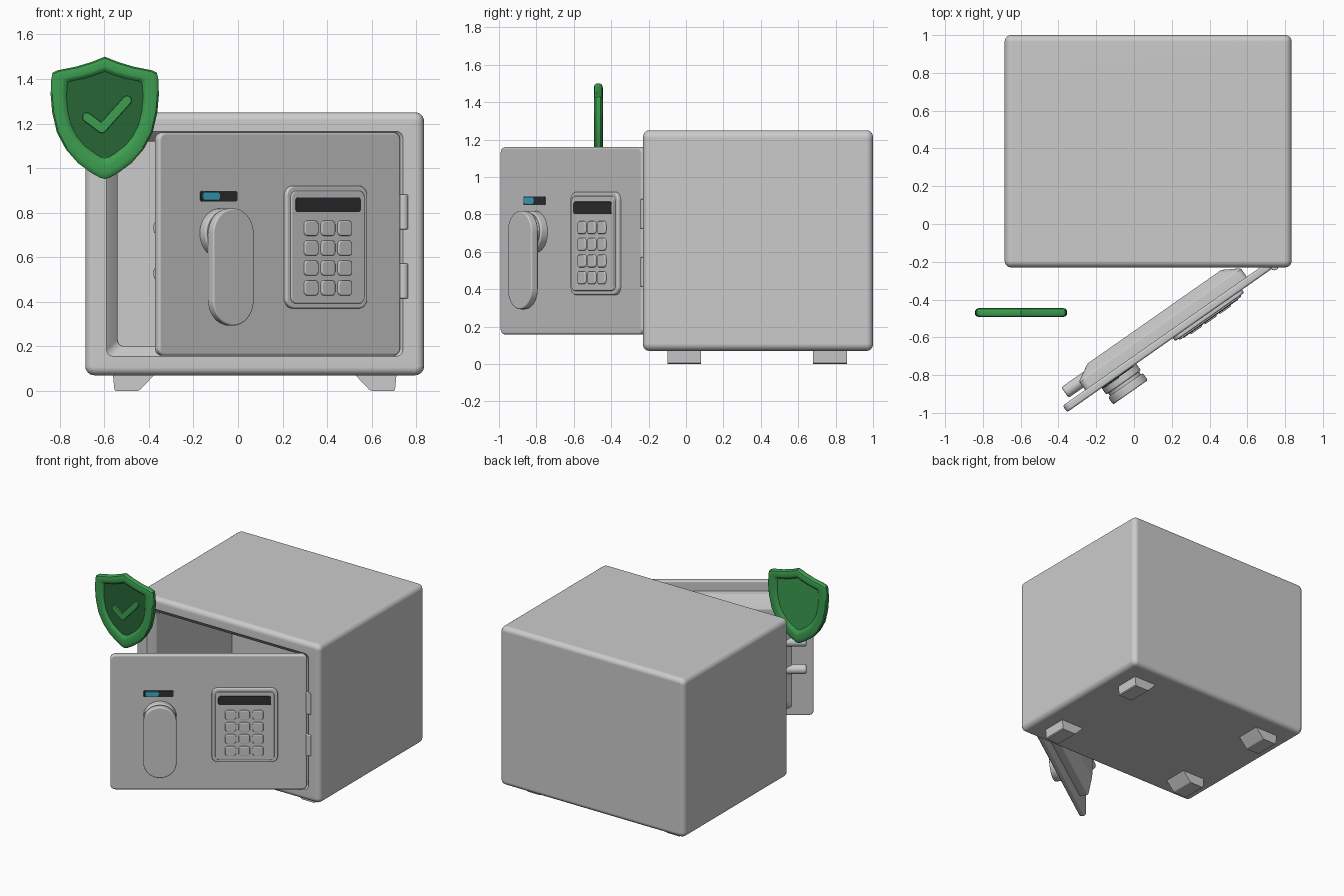
import bpy, bmesh
from math import sin, cos, pi, radians, atan2
from mathutils import Matrix, Vector

if "Cube" in bpy.data.objects:
    bpy.data.objects.remove(bpy.data.objects["Cube"])


def material(name, rgb):
    m = bpy.data.materials.new(name)
    m.diffuse_color = (*rgb, 1)
    m.use_nodes = True
    m.node_tree.nodes["Principled BSDF"].inputs["Base Color"].default_value = m.diffuse_color
    return m


GREEN = material("green", (0.045, 0.34, 0.08))
DARK_GREEN = material("dark_green", (0.02, 0.13, 0.035))
BLACK = material("black", (0.03, 0.03, 0.035))
BLUE = material("blue", (0.05, 0.42, 0.6))


def loft(name, rings, mat=None, matrix=None):
    """Skin a list of (xz outline, y) rings and cap both ends."""
    bm = bmesh.new()
    loops = [[bm.verts.new((x, y, z)) for x, z in pts] for pts, y in rings]
    n = len(loops[0])
    for a, b in zip(loops, loops[1:]):
        for i in range(n):
            j = (i + 1) % n
            bm.faces.new((a[i], a[j], b[j], b[i]))
    bm.faces.new(loops[0])
    bm.faces.new(loops[-1])
    bmesh.ops.remove_doubles(bm, verts=bm.verts, dist=1e-5)
    bmesh.ops.recalc_face_normals(bm, faces=bm.faces)
    me = bpy.data.meshes.new(name)
    bm.to_mesh(me)
    bm.free()
    me.shade_smooth()
    me.set_sharp_from_angle(angle=radians(35))
    ob = bpy.data.objects.new(name, me)
    bpy.context.collection.objects.link(ob)
    if mat:
        me.materials.append(mat)
    if matrix:
        ob.matrix_world = matrix
    wn = ob.modifiers.new("weighted_normals", 'WEIGHTED_NORMAL')
    wn.keep_sharp = True
    return ob


def rrect(x0, x1, z0, z1, r, inset=0.0, seg=6):
    """Rounded rectangle outline, optionally inset."""
    x0, x1, z0, z1 = x0 + inset, x1 - inset, z0 + inset, z1 - inset
    r = max(r - inset, 0.002)
    pts = []
    for cx, cz, a0 in ((x1 - r, z1 - r, 0), (x0 + r, z1 - r, 1),
                       (x0 + r, z0 + r, 2), (x1 - r, z0 + r, 3)):
        for k in range(seg + 1):
            a = (a0 + k / seg) * pi / 2
            pts.append((cx + r * cos(a), cz + r * sin(a)))
    return pts


def plate(name, x0, x1, z0, z1, back, front, r, b, mat=None, matrix=None, seg=6):
    """Rounded plate from y=back to y=front (front < back) with rounded edges."""
    steps = [k / 4 * pi / 2 for k in range(5)]
    rings = [(rrect(x0, x1, z0, z1, r, b * (1 - sin(t)), seg), back - b * (1 - cos(t))) for t in steps]
    rings += [(rrect(x0, x1, z0, z1, r, b * (1 - sin(t)), seg), front + b * (1 - cos(t))) for t in reversed(steps)]
    return loft(name, rings, mat, matrix)


def disc(name, cx, cz, r, back, front, b, matrix=None):
    return plate(name, cx - r, cx + r, cz - r, cz + r, back, front, r, b, None, matrix, 10)


# Safe body: rounded shell, front rim, sloped throat and cavity
box = (-0.685, 0.835, 0.07, 1.25)
R = 0.035
steps = [k / 4 * pi / 2 for k in range(5)]
rings = [(rrect(*box, 0.04, R * (1 - sin(t))), 1.0 - R * (1 - cos(t))) for t in steps]
rings += [(rrect(*box, 0.04, R * (1 - sin(t))), -0.23 + R * (1 - cos(t))) for t in reversed(steps)]
rings += [(rrect(-0.59, 0.74, 0.155, 1.165, 0.03), -0.23),
          (rrect(-0.58, 0.735, 0.16, 1.16, 0.03), -0.222),
          (rrect(-0.545, 0.695, 0.197, 1.123, 0.03), -0.185),
          (rrect(-0.54, 0.69, 0.2, 1.12, 0.03), -0.175),
          (rrect(-0.54, 0.69, 0.2, 1.12, 0.03), 0.70)]
loft("safe_body", rings)

# Feet, sloped on the inner side
foot = [(-0.562, 0.08), (-0.555, 0.006), (-0.549, 0), (-0.45, 0), (-0.438, 0.006), (-0.368, 0.08)]
for side in ("left", "right"):
    pts = foot if side == "left" else [(0.15 - x, z) for x, z in foot]
    for end, y in (("front", -0.10), ("back", 0.68)):
        loft(f"foot_{end}_{side}", [(pts, y), (pts, y + 0.18)])

# Hinge barrels (upright)
up = Matrix.Rotation(pi / 2, 4, 'X')
for i, z in enumerate((0.415, 0.725)):
    disc(f"hinge_{i + 1}", 0.742, 0.222, 0.023, z + 0.157, z, 0.006, up)

# Door assembly in its own frame: x along width, back face at y = 0
DOOR = Matrix.Translation((-0.378, -0.962, 0)) @ Matrix.Rotation(radians(35), 4, 'Z')
plate("door_plate", 0, 1.326, 0.158, 1.16, 0, -0.042, 0.035, 0.012, matrix=DOOR)
inner = (0.145, 1.19, 0.235, 1.085)
loft("door_inner_housing", [(rrect(*inner, 0.03), -0.01), (rrect(*inner, 0.03), 0.05),
                            (rrect(0.15, 1.185, 0.24, 1.08, 0.03), 0.058),
                            (rrect(0.228, 1.107, 0.318, 1.002, 0.03), 0.103),
                            (rrect(0.238, 1.097, 0.328, 0.992, 0.03), 0.107)], matrix=DOOR)

# Locking bolts along the free edge
side_on = DOOR @ Matrix.Rotation(pi / 2, 4, 'Z')
for i, z in enumerate((0.527, 0.732)):
    disc(f"lock_bolt_{i + 1}", 0.05, z, 0.034, -0.05, -0.26, 0.012, side_on)

# Handle: round base and long grip
disc("handle_base", 0.335, 0.707, 0.112, -0.03, -0.085, 0.008, DOOR)
disc("handle_collar", 0.335, 0.707, 0.1, -0.08, -0.108, 0.004, DOOR)
plate("handle_grip", 0.223, 0.447, 0.293, 0.819, -0.102, -0.148, 0.112, 0.008, matrix=DOOR, seg=10)

# Status indicator
plate("indicator_slot", 0.225, 0.427, 0.85, 0.897, -0.03, -0.046, 0.008, 0.002, BLACK, DOOR)
plate("indicator_slider", 0.235, 0.33, 0.855, 0.892, -0.04, -0.050, 0.014, 0.003, BLUE, DOOR)

# Keypad with display and keys
plate("keypad_base", 0.684, 1.13, 0.37, 0.92, -0.03, -0.062, 0.045, 0.008, matrix=DOOR)
plate("keypad_panel", 0.706, 1.108, 0.392, 0.898, -0.058, -0.070, 0.03, 0.005, matrix=DOOR)
plate("keypad_display", 0.728, 1.085, 0.802, 0.868, -0.06, -0.073, 0.014, 0.002, BLACK, DOOR)
for row in range(4):
    for col in range(3):
        u, z = 0.811 + 0.0925 * col, 0.73 - 0.0893 * row
        plate(f"key_{row + 1}_{col + 1}", u - 0.038, u + 0.038, z - 0.034, z + 0.034,
              -0.065, -0.080, 0.018, 0.006, matrix=DOOR)

# Shield badge
CX = -0.598


def mirrored(half):
    return [(CX + x, z) for x, z in half] + [(CX - x, z) for x, z in half[-2:0:-1]]


outer = mirrored([(0, 1.5), (0.06, 1.476), (0.13, 1.455), (0.215, 1.438), (0.234, 1.428), (0.24, 1.40),
                  (0.243, 1.33), (0.236, 1.25), (0.215, 1.16), (0.175, 1.085), (0.12, 1.022),
                  (0.06, 0.978), (0.02, 0.956), (0, 0.951)])
field = mirrored([(0, 1.432), (0.045, 1.415), (0.09, 1.401), (0.15, 1.389), (0.163, 1.384), (0.168, 1.365),
                  (0.169, 1.31), (0.164, 1.255), (0.15, 1.195), (0.125, 1.145), (0.09, 1.102),
                  (0.045, 1.068), (0.015, 1.049), (0, 1.045)])


def mix(t):
    return [(a + (c - a) * t, b + (d - b) * t) for (a, b), (c, d) in zip(outer, field)]


loft("shield", [(mix(t), y) for t, y in (
    (1, -0.461), (0.82, -0.449), (0.65, -0.445), (0.3, -0.445), (0.1, -0.449), (0, -0.458),
    (0, -0.480), (0.1, -0.489), (0.3, -0.493), (0.65, -0.493), (0.82, -0.489), (1, -0.477))], GREEN)
loft("shield_field", [(mix(0.97), -0.470), (mix(0.97), -0.479)], DARK_GREEN)

# Check mark with round ends
A, B, C = Vector((-0.08, 1.228)), Vector((-0.013, 1.178)), Vector((0.1, 1.304))
a1, a2 = atan2(*(B - A).yx), atan2(*(C - B).yx)


def arc(c, w, start, end, n=8):
    return [(c.x + CX + w * cos(start + (end - start) * k / n),
             c.y + w * sin(start + (end - start) * k / n)) for k in range(n + 1)]


def check(w):
    n1, n2 = Vector((-sin(a1), cos(a1))), Vector((-sin(a2), cos(a2)))
    m = B + (n1 + n2) * w / (1 + n1.dot(n2))
    return (arc(A, w, a1 + pi / 2, a1 + 3 * pi / 2) + arc(B, w, a1 - pi / 2, a2 - pi / 2)
            + arc(C, w, a2 - pi / 2, a2 + pi / 2) + [(m.x + CX, m.y)])


loft("check_mark", [(check(0.021), -0.474), (check(0.021), -0.486),
                    (check(0.019), -0.489), (check(0.015), -0.490)], GREEN)
